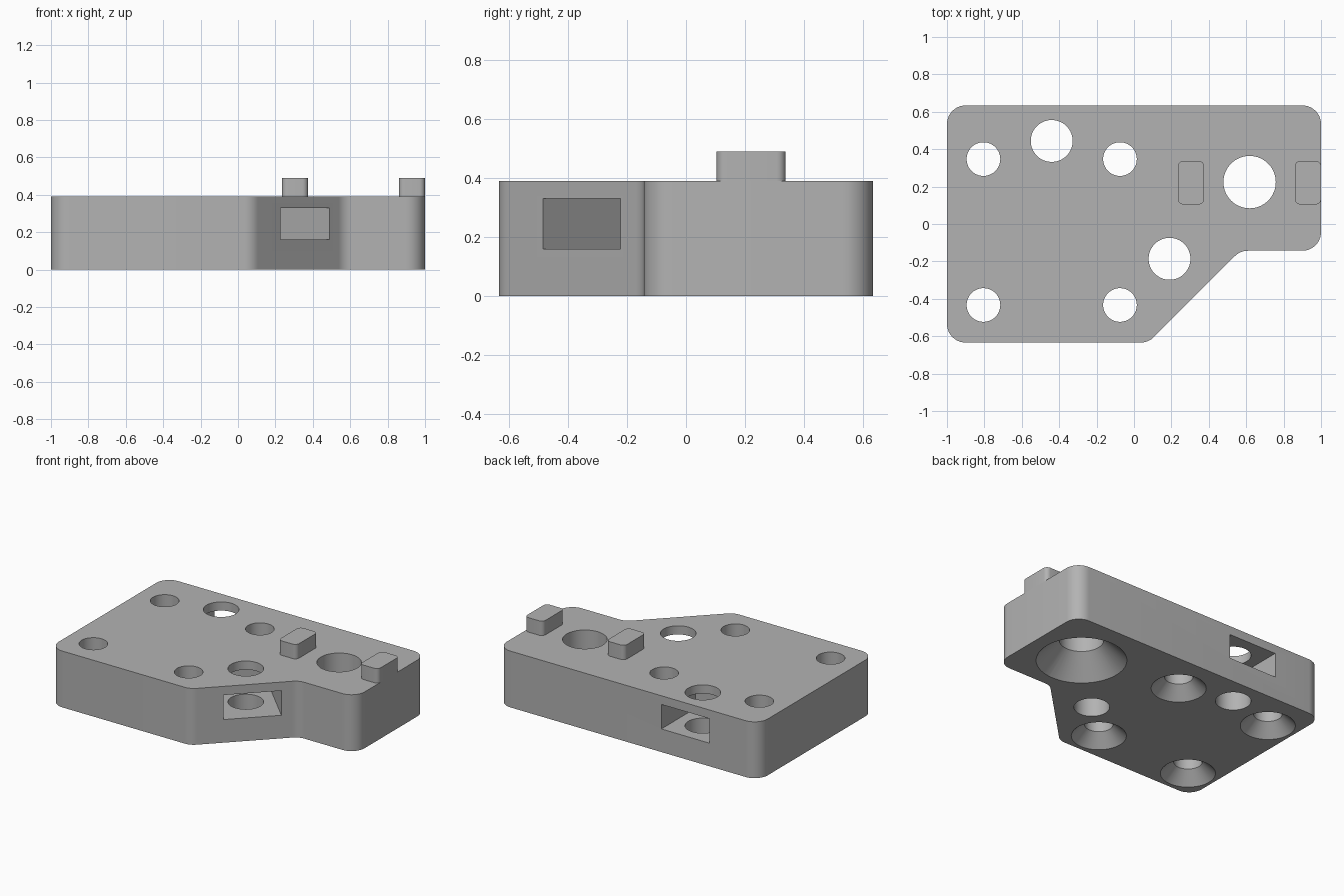
import bpy, bmesh, math
from mathutils import Vector, Matrix

if "Cube" in bpy.data.objects:
    bpy.data.objects.remove(bpy.data.objects["Cube"])

grey = bpy.data.materials.new("grey plastic")
grey.diffuse_color = (0.45, 0.45, 0.45, 1)
grey.use_nodes = True
grey.node_tree.nodes["Principled BSDF"].inputs["Base Color"].default_value = grey.diffuse_color

PLATE_H, TAB_TOP = 0.39, 0.49
SLOT_Z = (0.16, 0.33)


def add_object(name, bm):
    bmesh.ops.recalc_face_normals(bm, faces=bm.faces[:])
    mesh = bpy.data.meshes.new(name)
    bm.to_mesh(mesh)
    bm.free()
    mesh.materials.append(grey)
    obj = bpy.data.objects.new(name, mesh)
    bpy.context.collection.objects.link(obj)
    return obj


def fillet(corners, radius, steps=10):
    """Round every corner of a closed 2D outline."""
    pts, n = [], len(corners)
    for i in range(n):
        p = Vector(corners[i])
        a = (Vector(corners[i - 1]) - p).normalized()
        b = (Vector(corners[(i + 1) % n]) - p).normalized()
        half = a.angle(b) / 2
        centre = p + (a + b).normalized() * radius / math.sin(half)
        start = p + a * radius / math.tan(half) - centre
        end = p + b * radius / math.tan(half) - centre
        sweep = math.atan2(start.x * end.y - start.y * end.x, start.dot(end))
        for k in range(steps + 1):
            pts.append(centre + Matrix.Rotation(sweep * k / steps, 2) @ start)
    return pts


def prism(name, outline, z0, z1):
    bm = bmesh.new()
    base = bm.faces.new([bm.verts.new((p[0], p[1], z0)) for p in outline])
    top = bmesh.ops.extrude_face_region(bm, geom=[base])["geom"]
    verts = [g for g in top if isinstance(g, bmesh.types.BMVert)]
    bmesh.ops.translate(bm, verts=verts, vec=(0, 0, z1 - z0))
    return add_object(name, bm)


def lathe(name, x, y, profile, sides=64):
    """Stack of rings (radius, z) closed at both ends."""
    bm = bmesh.new()
    rings = [[bm.verts.new((x + r * math.cos(2 * math.pi * i / sides),
                            y + r * math.sin(2 * math.pi * i / sides), z))
              for i in range(sides)] for r, z in profile]
    for lo, hi in zip(rings, rings[1:]):
        for i in range(sides):
            j = (i + 1) % sides
            bm.faces.new((lo[i], lo[j], hi[j], hi[i]))
    bm.faces.new(rings[0])
    bm.faces.new(rings[-1])
    return add_object(name, bm)


def countersunk(name, x, y, r, r_low):
    e = 0.05  # 45 degree cone carried on below the plate
    return lathe(name, x, y, [(r_low + e, -e), (r, r_low - r), (r, PLATE_H + 0.05)])


def slot(name, x, y, direction, reach):
    """Square-ended nut slot leaving the plate along a direction."""
    d = Vector(direction).normalized()
    s = Vector((-d.y, d.x)) * 0.185
    c = Vector((x, y))
    inner, outer = c - d * 0.185, c + d * reach
    return prism(name, [inner - s, outer - s, outer + s, inner + s], *SLOT_Z)


# Plate with a slanted front right notch
plate = prism("plate", fillet([(-1, -0.634), (0.077, -0.634), (0.568, -0.143),
                               (1, -0.143), (1, 0.634), (-1, 0.634)], 0.1),
              0, PLATE_H)

# Countersunk screw holes, large bore, nut holes and nut slots
cutters = [countersunk("screw_hole_cutter", x, y, 0.09, 0.173)
           for x in (-0.805, -0.075) for y in (-0.433, 0.347)]
cutters.append(countersunk("large_bore_cutter", 0.618, 0.224, 0.14, 0.285))
for x, y, direction, reach in ((-0.44, 0.444, (0, 1), 0.3),
                               (0.19, -0.186, (1, -1), 0.35)):
    cutters.append(lathe("nut_hole_cutter", x, y,
                         [(0.112, -0.05), (0.112, PLATE_H + 0.05)]))
    cutters.append(slot("nut_slot_cutter", x, y, direction, reach))

for cutter in cutters:
    cutter.hide_render = True
    mod = plate.modifiers.new("cut", "BOOLEAN")
    mod.operation, mod.solver, mod.object = "DIFFERENCE", "EXACT", cutter

# Bake the cuts and drop the cutters
bpy.context.view_layer.update()
baked = bpy.data.meshes.new_from_object(
    plate.evaluated_get(bpy.context.evaluated_depsgraph_get()))
plate.modifiers.clear()
plate.data = baked
for cutter in cutters:
    bpy.data.objects.remove(cutter)

# Two raised locating tabs beside the large bore
tabs = [prism(name, fillet([(x, 0.104), (x + 0.14, 0.104), (x + 0.14, 0.338),
                            (x, 0.338)], 0.03, 6), PLATE_H, TAB_TOP)
        for name, x in (("inner_tab", 0.235), ("outer_tab", 0.86))]

for obj in [plate] + tabs:
    bpy.ops.object.select_all(action="DESELECT")
    obj.select_set(True)
    bpy.context.view_layer.objects.active = obj
    bpy.ops.object.shade_smooth_by_angle(angle=math.radians(30))
